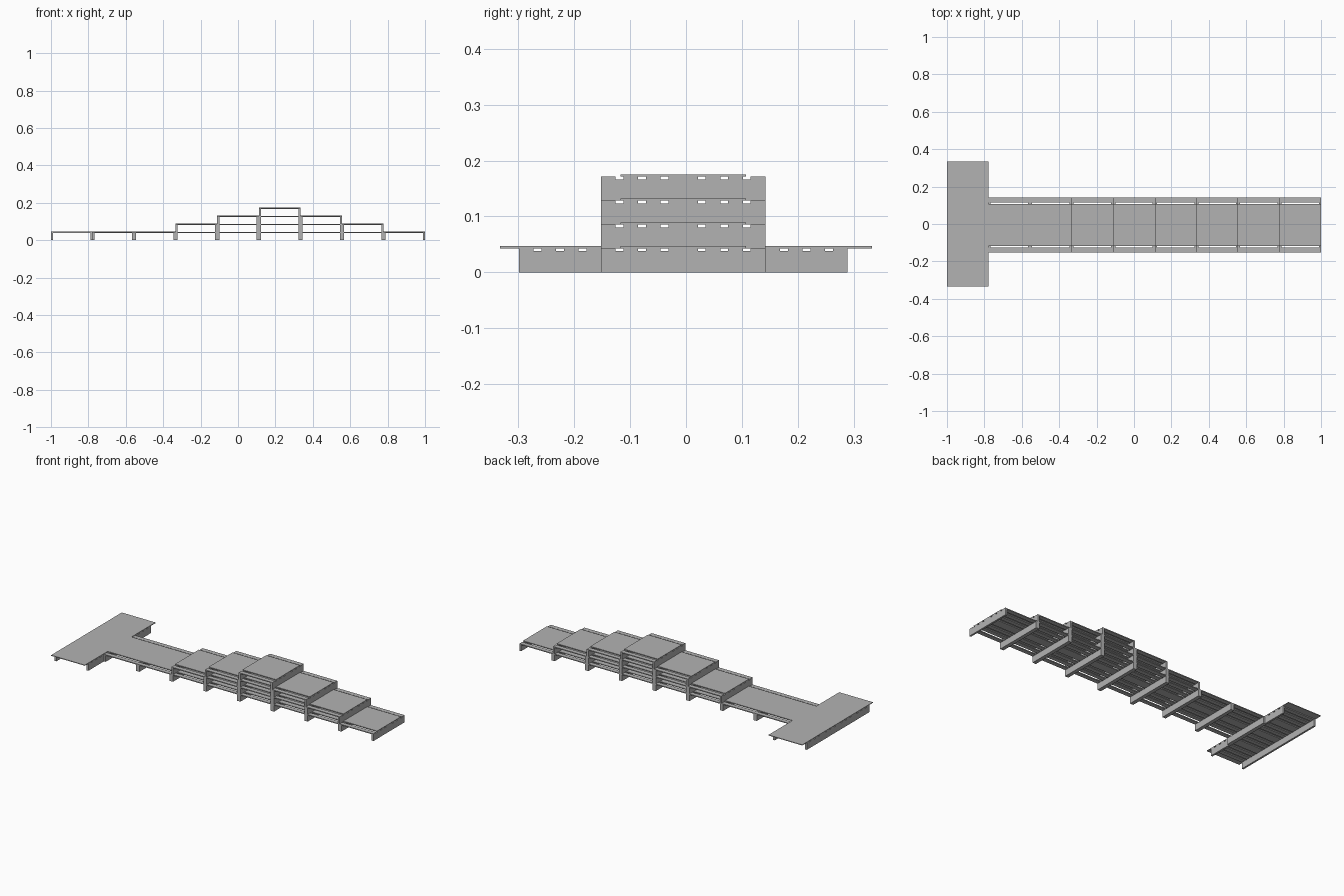
import bpy

cube = bpy.data.objects.get("Cube")
if cube:
    bpy.data.objects.remove(cube)

grey = bpy.data.materials.new("plain grey")
grey.use_nodes = True
COLOUR = (0.45, 0.45, 0.45, 1)
grey.diffuse_color = COLOUR
grey.node_tree.nodes["Principled BSDF"].inputs["Base Color"].default_value = COLOUR

BAY = 2 / 9          # length of one pallet along x
WIDTH = 0.147        # width of one pallet along y
PITCH = 0.0428       # height of one pallet
SLAT = 0.005         # slat thickness
GAP = 0.014          # space between slats
LEG = 0.011          # leg thickness
SHEET = 0.004        # top sheet thickness
MID = -0.005         # y centre of the pallet row


def box_mesh(name, boxes):
    """One mesh made of boxes given as (low corner, high corner)."""
    verts, faces = [], []
    for lo, hi in boxes:
        n = len(verts)
        verts += [(x, y, z) for z in (lo[2], hi[2])
                  for x, y in ((lo[0], lo[1]), (hi[0], lo[1]), (hi[0], hi[1]), (lo[0], hi[1]))]
        faces += [(n + 3, n + 2, n + 1, n), (n + 4, n + 5, n + 6, n + 7)]
        for i in range(4):
            j = (i + 1) % 4
            faces.append((n + i, n + j, n + j + 4, n + i + 4))
    mesh = bpy.data.meshes.new(name)
    mesh.from_pydata(verts, [], faces)
    mesh.materials.append(grey)
    return mesh


def place(name, mesh, location):
    obj = bpy.data.objects.new(name, mesh)
    obj.location = location
    bpy.context.collection.objects.link(obj)


# Pallet: an upright board at each end carrying four slats
top = PITCH - SLAT
slat_width = (WIDTH - 3 * GAP) / 4
parts = [((0, 0, 0), (LEG, WIDTH, top)), ((BAY - LEG, 0, 0), (BAY, WIDTH, top))]
for i in range(4):
    y = i * (slat_width + GAP)
    parts.append(((0, y, top), (BAY, y + slat_width, PITCH)))
pallet = box_mesh("pallet", parts)

# Top sheets: a narrow one for the runway, a wide one for the cross platform
runway_sheet = box_mesh("runway_sheet", [((0, -0.1125, 0), (BAY, 0.1125, SHEET))])
platform_sheet = box_mesh("platform_sheet", [((0, -0.333, 0), (BAY, 0.333, SHEET))])

# Cross platform: four pallets side by side
for row in range(-2, 2):
    place("platform_pallet", pallet, (-1, MID + row * WIDTH, 0))
place("platform_top", platform_sheet, (-1, 0, PITCH))

# Runway: stacked pairs of pallets stepping up and down
for bay, levels in enumerate((1, 1, 1 + 1, 3, 4, 3, 2, 1), start=1):
    x = -1 + bay * BAY
    for level in range(levels):
        for row in (-1, 0):
            place("runway_pallet", pallet, (x, MID + row * WIDTH, level * PITCH))
    place("runway_top", runway_sheet, (x, MID, levels * PITCH))
